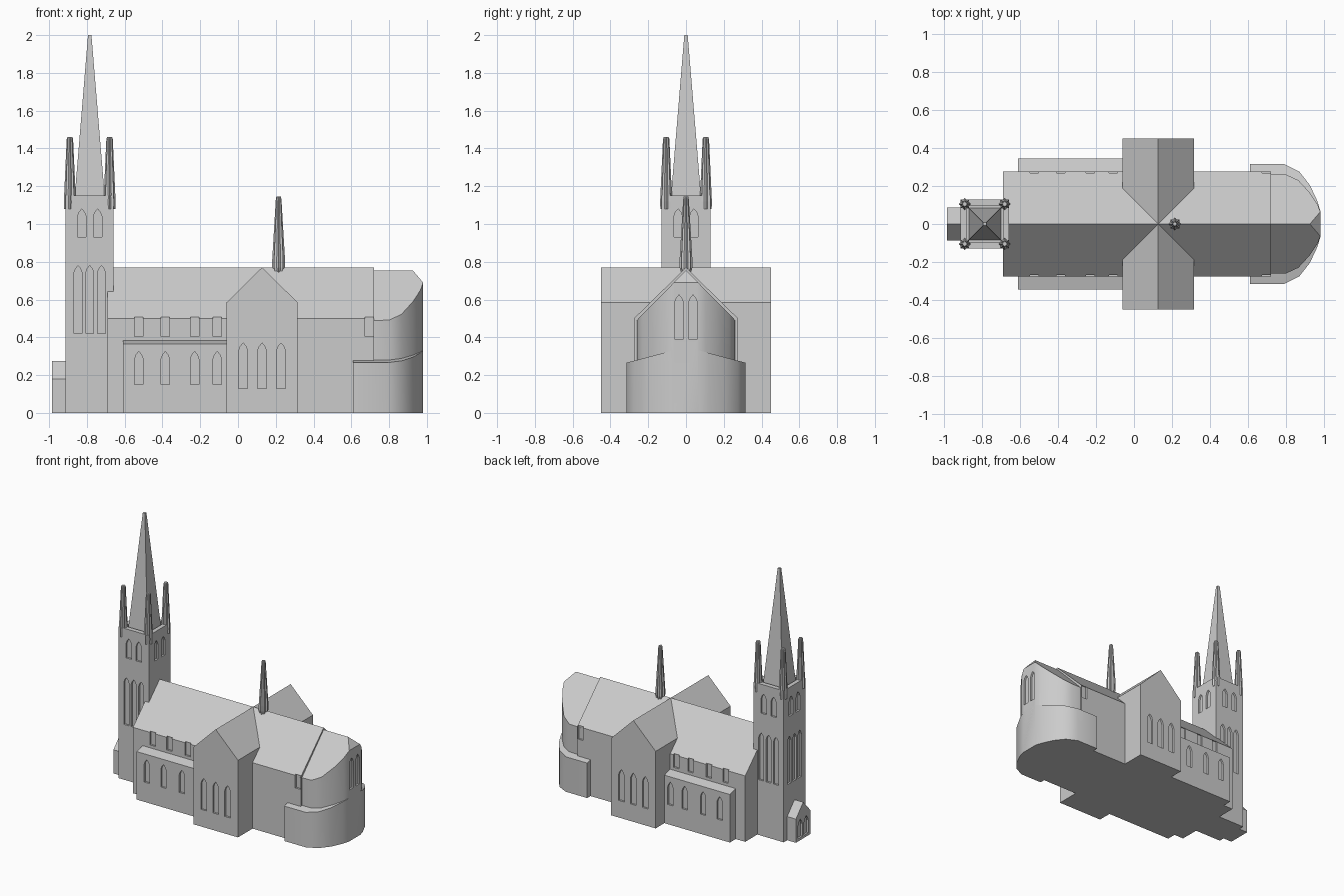
import bpy, bmesh, math
from mathutils import Vector, Matrix

if "Cube" in bpy.data.objects:
    bpy.data.objects.remove(bpy.data.objects["Cube"])

stone = bpy.data.materials.new("grey_stone")
stone.diffuse_color = (0.6, 0.6, 0.6, 1)
stone.use_nodes = True
stone.node_tree.nodes["Principled BSDF"].inputs["Base Color"].default_value = stone.diffuse_color


def to_object(bm, name, smooth=False):
    bmesh.ops.recalc_face_normals(bm, faces=bm.faces)
    mesh = bpy.data.meshes.new(name)
    bm.to_mesh(mesh)
    bm.free()
    mesh.materials.append(stone)
    ob = bpy.data.objects.new(name, mesh)
    bpy.context.collection.objects.link(ob)
    if smooth:
        bpy.ops.object.select_all(action='DESELECT')
        ob.select_set(True)
        bpy.context.view_layer.objects.active = ob
        bpy.ops.object.shade_smooth_by_angle(angle=math.radians(38))
    return ob


def add_prism(bm, points, direction):
    """Extrude a closed 3D outline along a direction."""
    face = bm.faces.new([bm.verts.new(p) for p in points])
    ext = bmesh.ops.extrude_face_region(bm, geom=[face], use_keep_orig=True)
    verts = [g for g in ext["geom"] if isinstance(g, bmesh.types.BMVert)]
    bmesh.ops.translate(bm, verts=verts, vec=direction)


def rect(x0, x1, y):
    return [(x0, -y), (x1, -y), (x1, y), (x0, y)]


def roofed(outline, height, planes=()):
    """Walls raised from a plan outline, trimmed on top by roof planes."""
    bm = bmesh.new()
    add_prism(bm, [(x, y, 0) for x, y in outline], (0, 0, height))
    for co, no in planes:
        geom = bm.verts[:] + bm.edges[:] + bm.faces[:]
        res = bmesh.ops.bisect_plane(bm, geom=geom, plane_co=co, plane_no=no, clear_outer=True)
        edges = [g for g in res["geom_cut"] if isinstance(g, bmesh.types.BMEdge)]
        bmesh.ops.holes_fill(bm, edges=edges)
    return bm


def gable(ridge, slope, across='y', centre=0):
    """Pair of roof planes falling away from a ridge."""
    if across == 'y':
        return [((0, centre, ridge), (0, s * slope, 1)) for s in (-1, 1)]
    return [((centre, 0, ridge), (s * slope, 0, 1)) for s in (-1, 1)]


def add_lancet(bm, normal, wall, u, z0, z1, w, depth=0.014, pointed=True):
    """Window cutter on a wall facing +-x or +-y; u is the position along the wall."""
    n = Vector(normal)
    t = Vector((abs(n.y), abs(n.x), 0))
    spring = z1 - w * 0.9
    prof = [(-w/2, z0), (w/2, z0)]
    if pointed:
        prof += [(w/2, spring), (w*0.32, spring + w*0.5), (0, z1),
                 (-w*0.32, spring + w*0.5), (-w/2, spring)]
    else:
        prof += [(w/2, z1), (-w/2, z1)]
    base = n * (wall - depth)
    add_prism(bm, [base + t * (u + a) + Vector((0, 0, z)) for a, z in prof], n * (depth + 0.03))


def carve(ob, bm):
    """Cut recesses out of a part."""
    cutter = to_object(bm, "recess_cutter")
    cutter.hide_render = True
    mod = ob.modifiers.new("recesses", 'BOOLEAN')
    mod.operation, mod.solver, mod.object = 'DIFFERENCE', 'EXACT', cutter
    bpy.ops.object.select_all(action='DESELECT')
    ob.select_set(True)
    bpy.context.view_layer.objects.active = ob
    bpy.ops.object.modifier_apply(modifier=mod.name)
    bpy.data.objects.remove(cutter)


def pinnacle(name, x, y, rings):
    """Fluted, tapering turret with eight ribs."""
    bm = bmesh.new()
    loops = []
    for z, r in rings:
        loops.append([bm.verts.new((x + r * (1, 0.78)[i % 2] * math.cos(i * math.pi / 8),
                                    y + r * (1, 0.78)[i % 2] * math.sin(i * math.pi / 8), z))
                      for i in range(16)])
    for a, b in zip(loops, loops[1:]):
        for i in range(16):
            j = (i + 1) % 16
            bm.faces.new((a[i], a[j], b[j], b[i]))
    bm.faces.new(loops[0])
    bm.faces.new(loops[-1])
    return to_object(bm, name)


BAYS = (-0.525, -0.385, -0.23, -0.11)
SIDES = ((0, -1, 0), (0, 1, 0))

# Nave with clerestory recesses under the eaves
nave = to_object(roofed(rect(-0.69, 0.72, 0.275), 1, gable(0.77, 0.98)), "nave")
cut = bmesh.new()
for n in SIDES:
    for x in BAYS + (0.695,):
        add_lancet(cut, n, 0.275, x, 0.405, 0.507, 0.045, pointed=False)
carve(nave, cut)

# Lean-to aisles
aisles = to_object(roofed(rect(-0.61, -0.055, 0.345), 1, gable(0.456, 0.265)), "aisles")
cut = bmesh.new()
for n in SIDES:
    for x in BAYS:
        add_lancet(cut, n, 0.345, x, 0.15, 0.325, 0.045)
carve(aisles, cut)

# Transept
transept = to_object(roofed(rect(-0.06, 0.315, 0.45), 1, gable(0.77, 0.985, 'x', 0.1275)), "transept")
cut = bmesh.new()
for n in SIDES:
    for dx in (-0.1, 0, 0.1):
        add_lancet(cut, n, 0.45, 0.1275 + dx, 0.13, 0.37, 0.048)
carve(transept, cut)


def mirrored(points):
    return points + [(x, -y) for x, y in reversed(points)]


# Rounded apse with hipped end
plan = mirrored([(0.70, 0.262), (0.80, 0.26), (0.865, 0.23), (0.925, 0.165), (0.965, 0.105), (0.98, 0.065)])
hip = [((0.925, 0, 0.755), (0.065, 0, 0.055))]
apse = to_object(roofed(plan, 1, gable(0.755, 1.015) + hip), "apse")
cut = bmesh.new()
for y in (-0.037, 0.037):
    add_lancet(cut, (1, 0, 0), 0.98, y, 0.39, 0.625, 0.047)
carve(apse, cut)

# Low ambulatory around the apse
plan = mirrored([(0.61, 0.315), (0.79, 0.315), (0.87, 0.275), (0.925, 0.205), (0.965, 0.12), (0.98, 0.07)])
to_object(roofed(plan, 1, gable(0.349, 0.265)), "ambulatory", smooth=True)

for ob in (apse,):
    bpy.ops.object.select_all(action='DESELECT')
    ob.select_set(True)
    bpy.context.view_layer.objects.active = ob
    bpy.ops.object.shade_smooth_by_angle(angle=math.radians(38))

# Tower with belfry openings, tall lancets and hollow parapet
TX = -0.785
tower = to_object(roofed(rect(-0.912, -0.658, 0.13), 1.15), "tower")
cut = bmesh.new()
add_prism(cut, [(TX + x, y, 1.09) for x, y in rect(-0.095, 0.095, 0.095)], (0, 0, 0.2))
for n in ((-1, 0, 0), (1, 0, 0)) + SIDES:
    wall, mid = (0.13, TX) if n[1] else ((0.912, 0) if n[0] < 0 else (-0.658, 0))
    for d in (-0.042, 0.042):
        add_lancet(cut, n, wall, mid + d, 0.93, 1.08, 0.045)
    if n[0] <= 0:
        for d in (-0.062, 0, 0.062):
            add_lancet(cut, n, wall, mid + d, 0.42, 0.78, 0.042)
carve(tower, cut)

# Spire
bm = bmesh.new()
bmesh.ops.create_cone(bm, cap_ends=True, segments=4, radius1=0.085 * 2**0.5, radius2=0.009 * 2**0.5, depth=0.92,
                      matrix=Matrix.Translation((TX, 0, 1.54)) @ Matrix.Rotation(math.pi / 4, 4, 'Z'))
to_object(bm, "spire")

# Corner pinnacles
for sx in (-1, 1):
    for sy in (-1, 1):
        pinnacle("tower_pinnacle", TX + sx * 0.105, sy * 0.105,
                 [(1.08, 0.031), (1.12, 0.032), (1.45, 0.017), (1.46, 0.013)])

# Slender turret on the ridge
pinnacle("ridge_turret", 0.215, 0, [(0.742, 0.026), (0.77, 0.034), (0.81, 0.034), (1.13, 0.015), (1.145, 0.012)])

# Gabled entrance porch
porch = to_object(roofed(rect(-0.985, -0.9, 0.088), 1, gable(0.275, 1.08)), "porch")
cut = bmesh.new()
for y in (-0.036, 0.036):
    add_lancet(cut, (-1, 0, 0), 0.985, y, 0.02, 0.16, 0.052)
carve(porch, cut)
